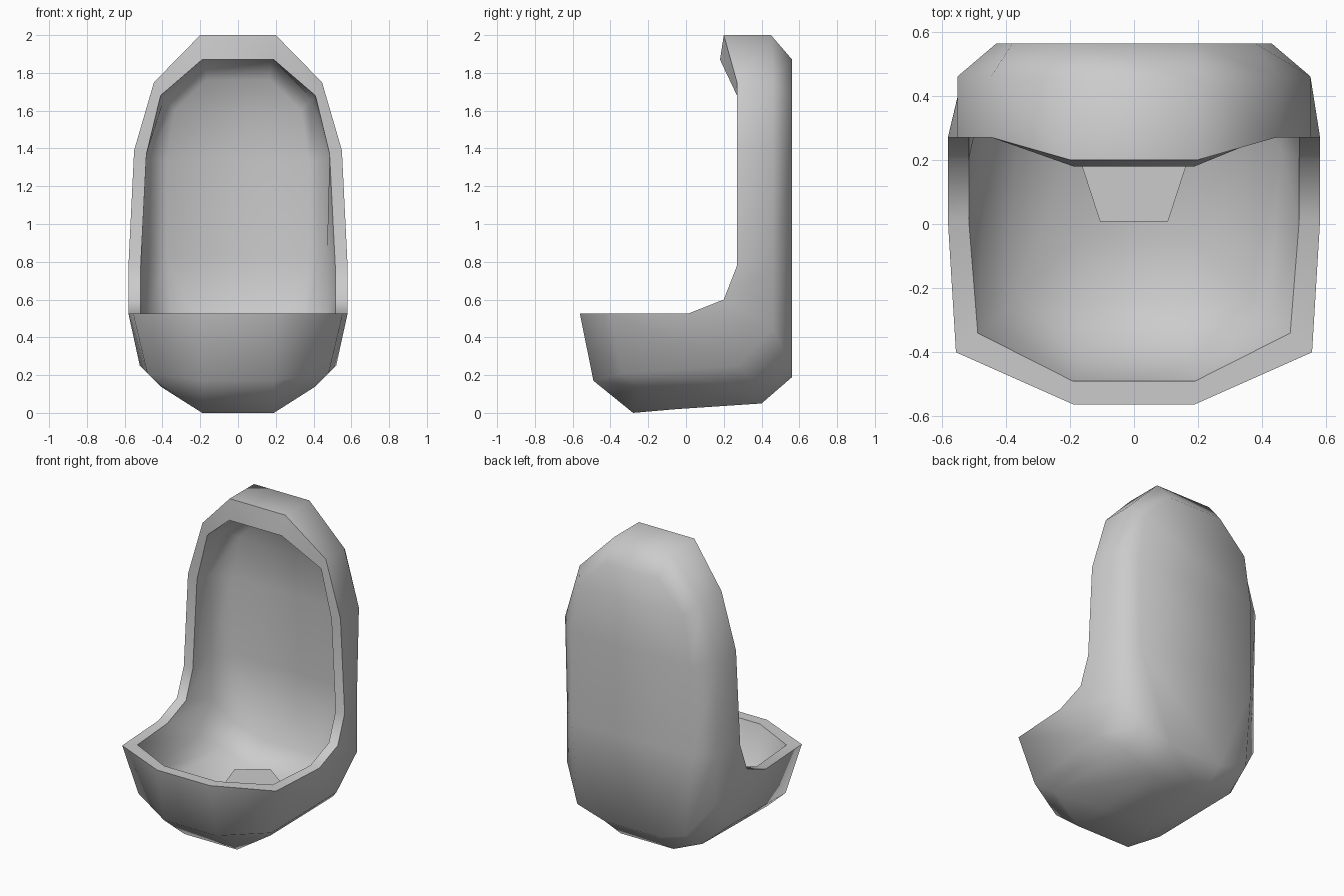
import bpy, bmesh, math

if "Cube" in bpy.data.objects:
    bpy.data.objects.remove(bpy.data.objects["Cube"])

# Right-hand half of each outer ring, from the top round to the front lip
rim = [(.20, .20, 2.0), (.445, .27, 1.75), (.55, .27, 1.39), (.58, .27, .78),
       (.58, .20, .60), (.58, .01, .525), (.555, -.40, .525), (.19, -.562, .525)]
side = [(.20, .45, 2.0), (.445, .46, 1.75), (.55, .46, 1.39), (.535, .46, .78),
        (.535, .46, .445), (.52, .27, .25), (.48, -.34, .21), (.19, -.49, .17)]
shoulder = [(.19, .562, 1.87), (.38, .562, 1.68), (.43, .562, 1.36), (.43, .562, .78),
            (.39, .562, .25), (.40, .40, .14), (.41, -.25, .14), (.19, -.28, 0)]
spine = shoulder[:4] + [(.19, .562, .19), (.19, .40, .05), (.19, -.05, .02), (.19, -.28, 0)]
# Inner edge of the rim
lip = [(.19, .18, 1.87), (.41, .27, 1.68), (.485, .27, 1.37), (.515, .27, .78),
       (.515, .20, .60), (.515, .01, .525), (.487, -.34, .525), (.19, -.49, .525)]


def inset(loop):
    return [(x * .88, y * .87, .165 + z * .855) for x, y, z in loop]


def finish(bm, name, angle):
    bmesh.ops.recalc_face_normals(bm, faces=bm.faces)
    me = bpy.data.meshes.new(name)
    bm.to_mesh(me)
    bm.free()
    ob = bpy.data.objects.new(name, me)
    bpy.context.collection.objects.link(ob)
    bpy.ops.object.select_all(action='DESELECT')
    ob.select_set(True)
    bpy.context.view_layer.objects.active = ob
    bpy.ops.object.shade_smooth_by_angle(angle=math.radians(angle))
    return ob


# Basin shell: outside skin, flat rim and hollow inside
bm = bmesh.new()
rings = []
for half in (spine, shoulder, side, rim, lip, inset(side), inset(shoulder), inset(spine)):
    full = half + [(-x, y, z) for x, y, z in reversed(half)]
    rings.append([bm.verts.new(p) for p in full])
for a, b in zip(rings, rings[1:]):
    for i in range(16):
        j = (i + 1) % 16
        bm.faces.new((a[i], a[j], b[j], b[i]))
for ring in (rings[0], rings[-1]):
    for i in range(7):
        bm.faces.new((ring[i], ring[i + 1], ring[14 - i], ring[15 - i]))
bmesh.ops.remove_doubles(bm, verts=bm.verts, dist=.001)
finish(bm, "basin_shell", 62)

# Five-sided drain set in the basin floor
bm = bmesh.new()
bmesh.ops.create_cone(bm, cap_ends=True, segments=5, radius1=.18, radius2=.18, depth=.10)
top = max(bm.verts, key=lambda v: v.co.y).co
turn = math.pi / 2 - math.atan2(top.y, top.x)
for v in bm.verts:
    x, y, z = v.co
    v.co = (x * math.cos(turn) - y * math.sin(turn),
            x * math.sin(turn) + y * math.cos(turn) + .153, z + .19)
finish(bm, "drain", 30)
